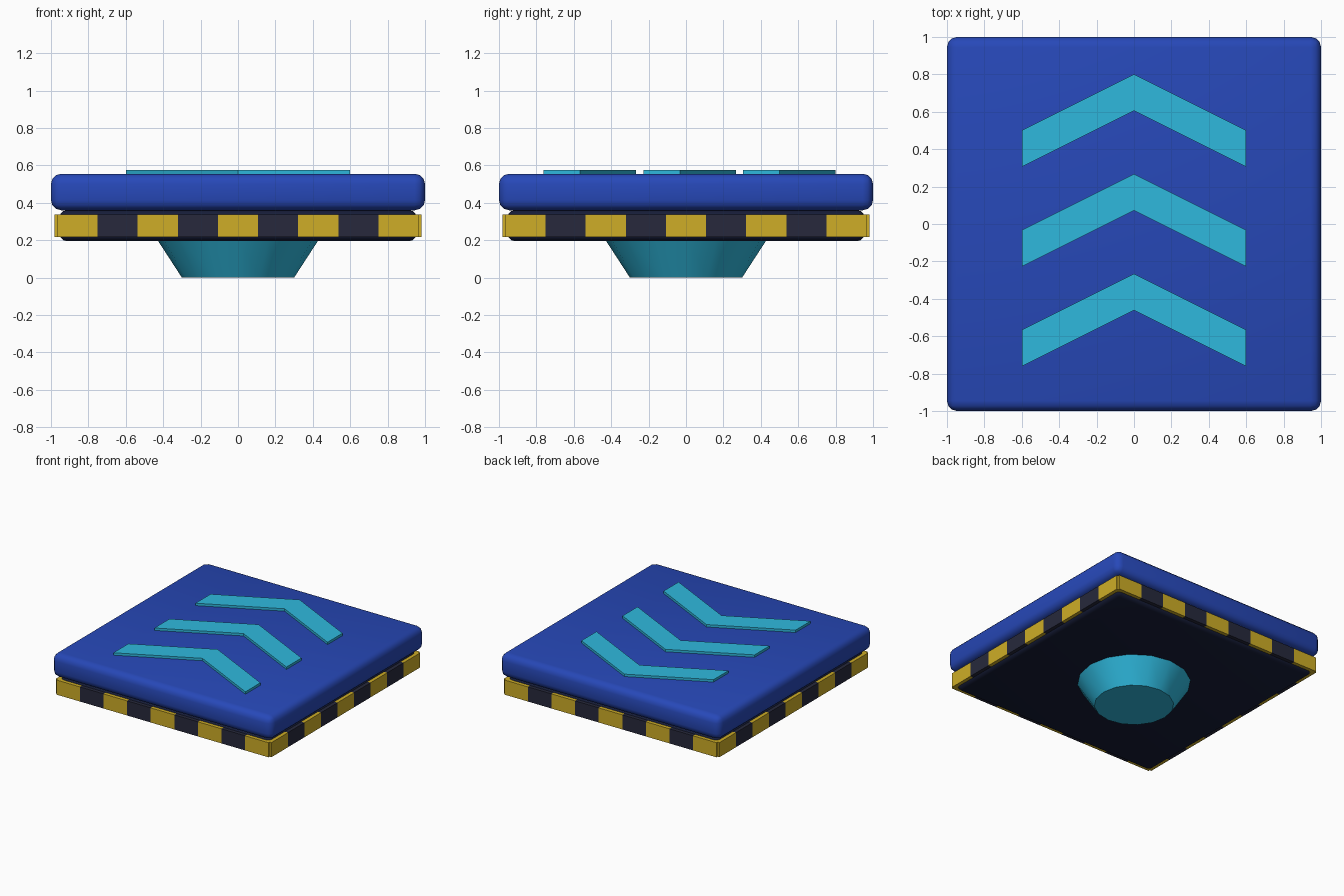
import bpy, bmesh, math

if "Cube" in bpy.data.objects:
    bpy.data.objects.remove(bpy.data.objects["Cube"])

def material(name, rgb):
    m = bpy.data.materials.new(name)
    m.diffuse_color = (*rgb, 1)
    m.use_nodes = True
    m.node_tree.nodes["Principled BSDF"].inputs["Base Color"].default_value = m.diffuse_color
    return m

BLUE = material("blue", (0.02, 0.065, 0.48))
CYAN = material("cyan", (0.028, 0.485, 0.73))
NAVY = material("navy", (0.008, 0.012, 0.04))
YELLOW = material("yellow", (0.62, 0.42, 0.02))
DARK = material("dark", (0.02, 0.022, 0.045))

def smooth(ob, angle):
    bpy.ops.object.select_all(action='DESELECT')
    ob.select_set(True)
    bpy.context.view_layer.objects.active = ob
    bpy.ops.object.shade_smooth_by_angle(angle=math.radians(angle))

def box(name, mat, size, loc, bevel=0.0, rot=0.0):
    bpy.ops.mesh.primitive_cube_add(size=1)
    ob = bpy.context.object
    ob.name = name
    ob.scale = size
    bpy.ops.object.transform_apply(location=False, rotation=False, scale=True)
    ob.location = loc
    ob.rotation_euler.z = rot
    ob.data.materials.append(mat)
    if bevel:
        mod = ob.modifiers.new("bevel", 'BEVEL')
        mod.width, mod.segments = bevel, 3
        bpy.ops.object.modifier_apply(modifier="bevel")
        smooth(ob, 40)
    return ob

# Top plate and the darker base under it
box("top_plate", BLUE, (2, 2, 0.195), (0, 0, 0.4575), 0.055)
box("base_plate", NAVY, (1.91, 1.91, 0.165), (0, 0, 0.2775), 0.04)

# Hazard stripe blocks: nine per side, alternating colours
PITCH = 0.2145
for side in range(4):
    a = side * math.pi / 2
    for i in range(9):
        u, v = (i - 4) * PITCH, -0.96
        x = u * math.cos(a) - v * math.sin(a)
        y = u * math.sin(a) + v * math.cos(a)
        box(f"stripe_{side}_{i}", DARK if i % 2 else YELLOW,
            (PITCH, 0.04, 0.12), (x, y, 0.2775), rot=a)

# Tapered thruster underneath
bpy.ops.mesh.primitive_cone_add(vertices=16, radius1=0.3, radius2=0.43, depth=0.2, location=(0, 0, 0.1))
thruster = bpy.context.object
thruster.name = "thruster"
thruster.data.materials.append(CYAN)
smooth(thruster, 35)

# Raised chevron arrows
def chevron(name, tip):
    profile = [(-0.6, -0.3), (-0.6, -0.495), (0, -0.195), (0.6, -0.495), (0.6, -0.3), (0, 0)]
    bm = bmesh.new()
    face = bm.faces.new([bm.verts.new((x, tip + y, 0.545)) for x, y in profile])
    top = bmesh.ops.extrude_face_region(bm, geom=[face])["geom"]
    bmesh.ops.translate(bm, vec=(0, 0, 0.03), verts=[g for g in top if isinstance(g, bmesh.types.BMVert)])
    bmesh.ops.recalc_face_normals(bm, faces=bm.faces)
    me = bpy.data.meshes.new(name)
    bm.to_mesh(me)
    bm.free()
    me.materials.append(CYAN)
    bpy.context.collection.objects.link(bpy.data.objects.new(name, me))

for i in range(3):
    chevron(f"chevron_{i}", 0.8 - i * 0.533)
